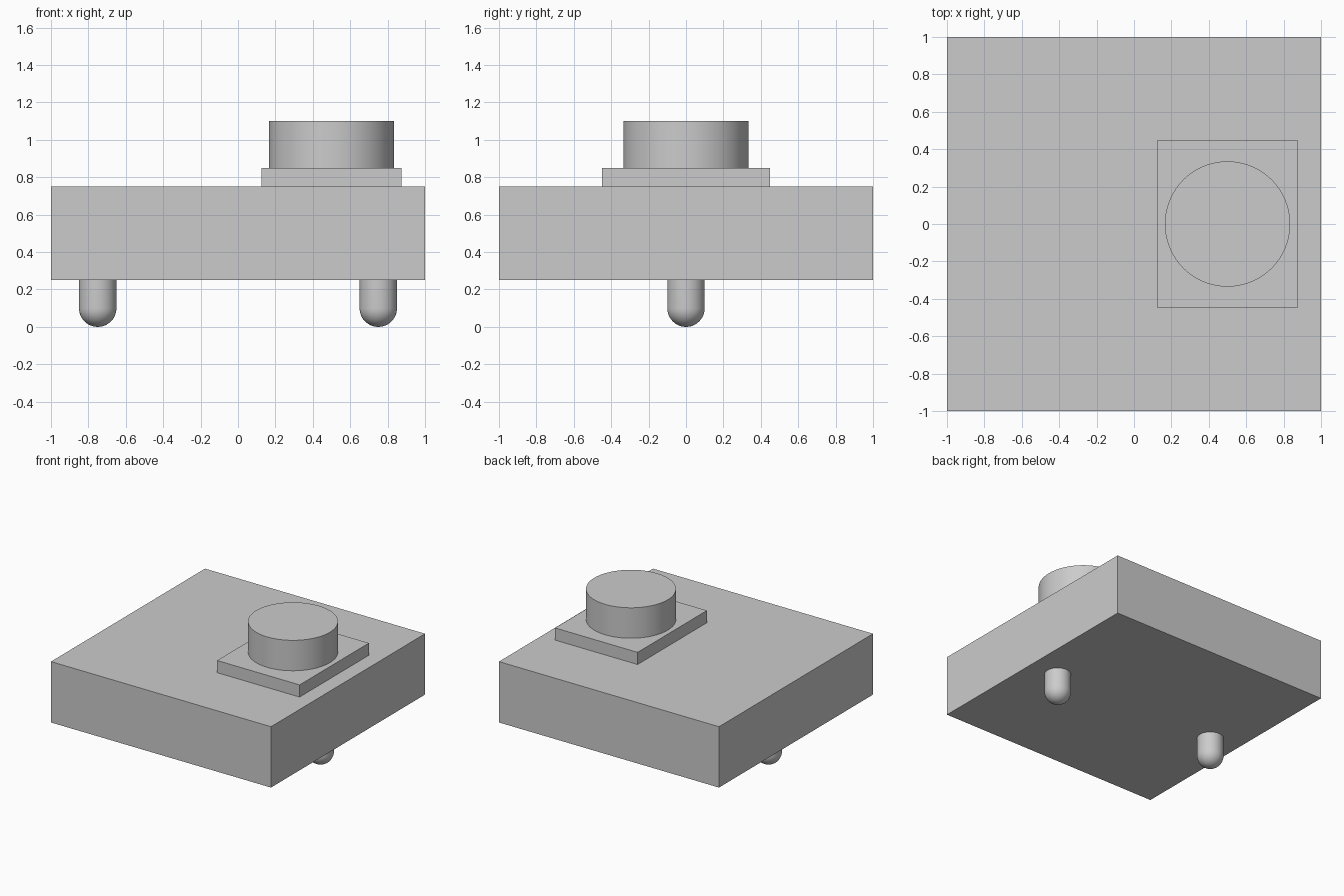
import bpy
import bmesh
from math import cos, sin, pi, radians
from mathutils import Vector

cube = bpy.data.objects.get("Cube")
if cube:
    bpy.data.objects.remove(cube, do_unlink=True)

# Single plain grey material
grey = bpy.data.materials.new("light_grey")
grey.use_nodes = True
colour = (0.6, 0.6, 0.6, 1)
grey.diffuse_color = colour
grey.node_tree.nodes["Principled BSDF"].inputs["Base Color"].default_value = colour


def finish(obj, name, smooth=False):
    obj.name = obj.data.name = name
    obj.data.materials.append(grey)
    if smooth:
        bpy.ops.object.select_all(action='DESELECT')
        obj.select_set(True)
        bpy.context.view_layer.objects.active = obj
        bpy.ops.object.shade_smooth_by_angle(angle=radians(35))


def box(name, centre, size):
    bpy.ops.mesh.primitive_cube_add(size=1, location=centre)
    obj = bpy.context.object
    obj.scale = size
    bpy.ops.object.transform_apply(location=False, rotation=False, scale=True)
    finish(obj, name)


def lathe(name, profile, x, steps=64):
    """Revolve (radius, height) points about a vertical axis at x."""
    bm = bmesh.new()
    verts = [bm.verts.new((r, 0, z)) for r, z in profile]
    edges = [bm.edges.new(pair) for pair in zip(verts, verts[1:])]
    bmesh.ops.spin(bm, geom=verts + edges, cent=(0, 0, 0), axis=(0, 0, 1),
                   angle=2 * pi, steps=steps)
    bmesh.ops.remove_doubles(bm, verts=bm.verts, dist=0.0001)
    bmesh.ops.recalc_face_normals(bm, faces=bm.faces)
    mesh = bpy.data.meshes.new(name)
    bm.to_mesh(mesh)
    bm.free()
    obj = bpy.data.objects.new(name, mesh)
    obj.location = Vector((x, 0, 0))
    bpy.context.collection.objects.link(obj)
    finish(obj, name, smooth=True)


# Main slab and the raised plate on its left half
box("body", (0, 0, 0.5), (2, 2, 0.5))
box("button_plate", (0.5, 0, 0.8), (0.75, 0.9, 0.1))

# Round button
lathe("button", [(0, 0.85), (0.335, 0.85), (0.335, 1.1), (0, 1.1)], 0.5, 96)

# Round-ended pins underneath
radius = 0.1
dome = [(radius * sin(i * pi / 24), radius * (1 - cos(i * pi / 24))) for i in range(13)]
for side, x in (("left", 0.75), ("right", -0.75)):
    lathe(side + "_pin", dome + [(radius, 0.25), (0, 0.25)], x)
